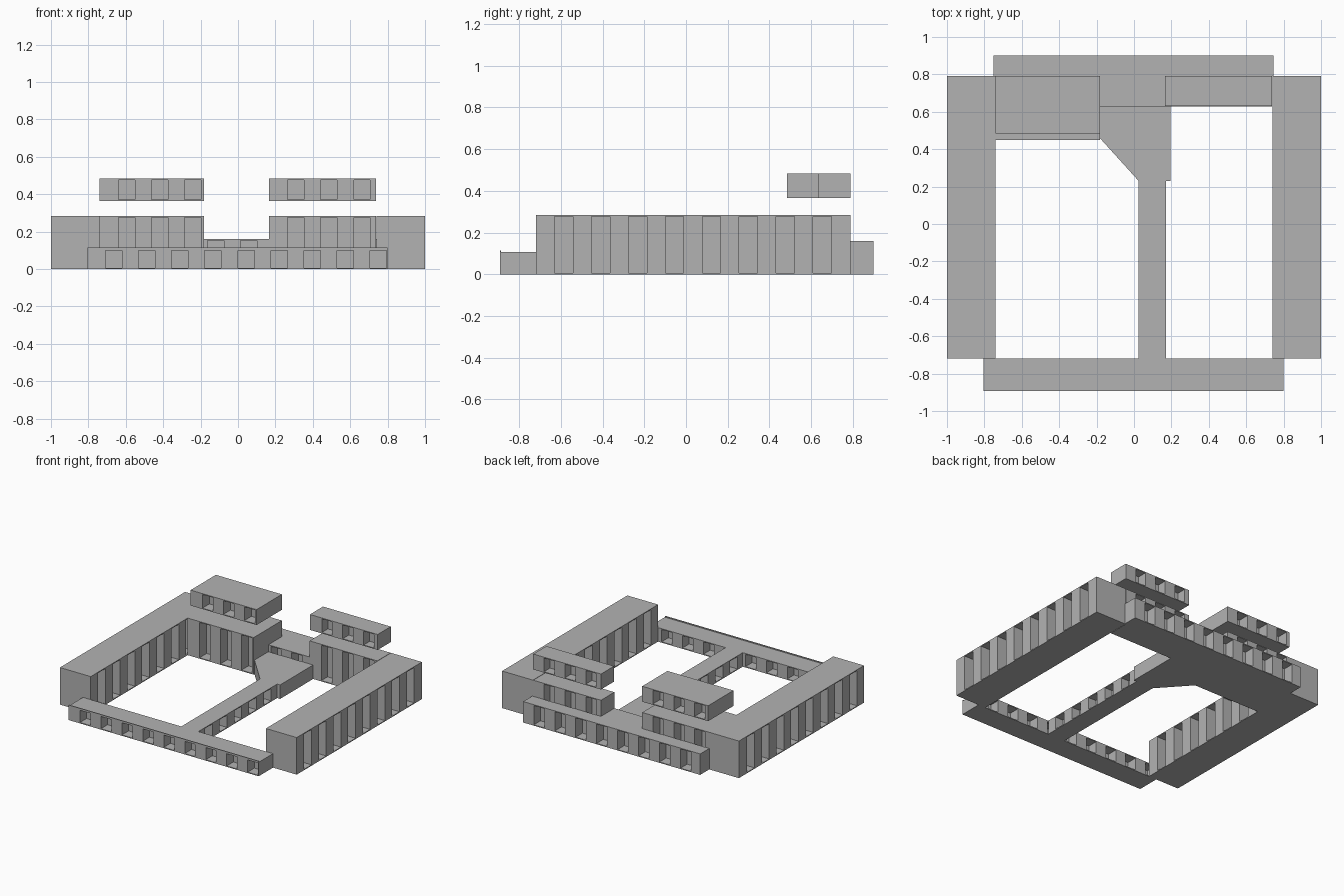
import bpy, bmesh
from mathutils import Vector

old = bpy.data.objects.get("Cube")
if old:
    bpy.data.objects.remove(old)

# Single plain concrete grey
concrete = bpy.data.materials.new("concrete_grey")
concrete.use_nodes = True
GREY = (0.45, 0.45, 0.45, 1)
concrete.diffuse_color = GREY
concrete.node_tree.nodes["Principled BSDF"].inputs["Base Color"].default_value = GREY

PITCH, BAY, SLAB = 0.177, 0.088, 0.007


def prism(bm, outline, z0, z1):
    """Extrude a plan outline between two heights."""
    face = bm.faces.new([bm.verts.new((p.x, p.y, z0)) for p in outline])
    grown = bmesh.ops.extrude_face_region(bm, geom=[face])["geom"]
    for v in grown:
        if isinstance(v, bmesh.types.BMVert):
            v.co.z = z1


def notched(corners, bays):
    """Cut bays into chosen edges; bays = {edge: (first, count, depth)}."""
    result = []
    for i, a in enumerate(corners):
        b = corners[(i + 1) % len(corners)]
        along = (b - a).normalized()
        inward = Vector((-along.y, along.x))
        result.append(a)
        if i in bays:
            first, count, depth = bays[i]
            for k in range(count):
                p = a + along * (first + k * PITCH)
                q = p + along * BAY
                result += [p, p + inward * depth, q + inward * depth, q]
    return result


def build(name, plan, z0, z1, bays=None):
    """Floor slab, walls with recessed bays, and roof slab."""
    corners = [Vector(p) for p in plan]
    bm = bmesh.new()
    if bays:
        prism(bm, corners, z0, z0 + SLAB)
        prism(bm, notched(corners, bays), z0 + SLAB, z1 - SLAB)
        prism(bm, corners, z1 - SLAB, z1)
    else:
        prism(bm, corners, z0, z1)
    bmesh.ops.recalc_face_normals(bm, faces=bm.faces)
    mesh = bpy.data.meshes.new(name)
    bm.to_mesh(mesh)
    bm.free()
    mesh.materials.append(concrete)
    obj = bpy.data.objects.new(name, mesh)
    bpy.context.collection.objects.link(obj)
    return obj


def box(x0, x1, y0, y1):
    # Edge order: front, right, back, left
    return [(x0, y0), (x1, y0), (x1, y1), (x0, y1)]


# Long side wings, bays on both long faces
for side, x0, x1 in (("right", -1, -0.74), ("left", 0.74, 1)):
    inner, outer = (1, 3) if side == "right" else (3, 1)
    start = {1: 0.09, 3: 0.1}
    build(side + "_wing", box(x0, x1, -0.72, 0.79), 0, 0.283,
          {outer: (start[outer], 8, 0.085), inner: (start[inner], 8, 0.085)})

# Low front gallery with its thin parapet
build("front_gallery", box(-0.805, 0.8, -0.893, -0.72), 0, 0.107,
      {0: (0.096, 9, 0.08), 2: (0.09, 9, 0.08)})
build("front_parapet", box(-0.805, 0.8, -0.893, -0.887), 0.107, 0.115)

# Low back gallery
build("back_gallery", box(-0.75, 0.745, 0.79, 0.9), 0, 0.16,
      {2: (0.09, 8, 0.08)})

# Rear blocks and the upper storeys hovering over them
for side, x0, x1, y_low, y_up, depth in (
        ("right", -0.74, -0.183, 0.45, 0.485, 0.085),
        ("left", 0.165, 0.737, 0.628, 0.632, 0.073)):
    bays = {0: (0.1, 3, depth), 2: (0.09, 3, depth)}
    build(side + "_rear_block", box(x0, x1, y_low, 0.79), 0, 0.283, bays)
    build(side + "_upper_storey", box(x0, x1, y_up, 0.79), 0.365, 0.483, bays)

# Central spine, its flared landing and the raised link behind
build("central_spine", box(0.025, 0.17, -0.72, 0.23), 0, 0.107,
      {1: (0.08, 5, 0.065), 3: (0.09, 5, 0.065)})
build("flared_landing", [(0.025, 0.23), (0.195, 0.23), (0.195, 0.628),
                         (-0.183, 0.628), (-0.183, 0.46)], 0, 0.107)
build("raised_link", box(-0.183, 0.165, 0.628, 0.79), 0, 0.16,
      {0: (0.02, 2, 0.08)})
